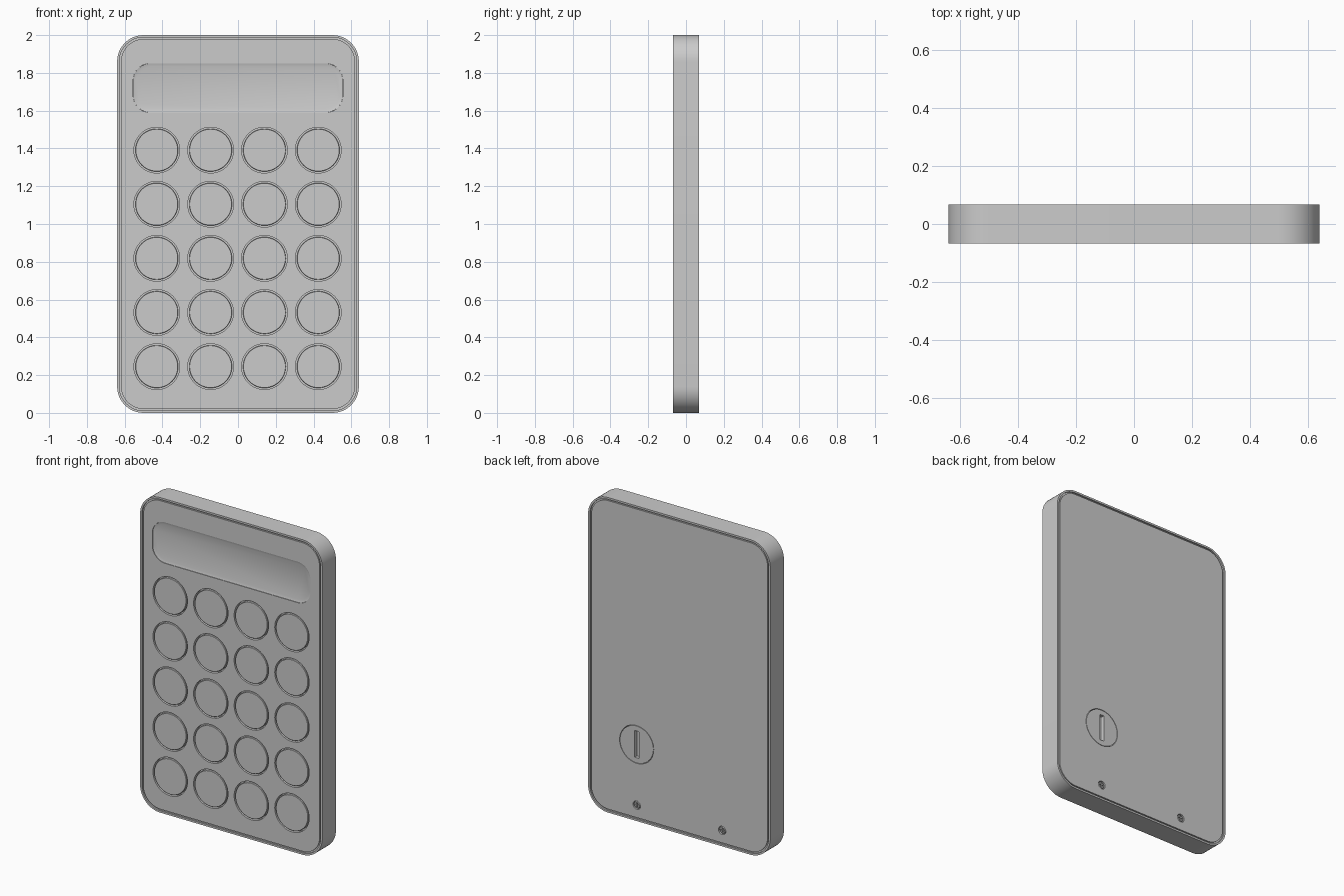
import bpy, bmesh
from math import cos, sin, pi

if "Cube" in bpy.data.objects:
    bpy.data.objects.remove(bpy.data.objects["Cube"])

W, H, R, D = 1.28, 2.0, 0.14, 0.068   # case width, height, corner radius, half depth


def ring(cx, cz, w, h, r, y, n=12):
    """Rounded rectangle outline in the xz plane at depth y."""
    pts = []
    for k, (sx, sz) in enumerate([(1, 1), (-1, 1), (-1, -1), (1, -1)]):
        for i in range(n + 1):
            a = (k + i / n) * pi / 2
            pts.append((cx + sx * (w / 2 - r) + r * cos(a), y, cz + sz * (h / 2 - r) + r * sin(a)))
    return pts


def disc(cx, cz, steps):
    """Turned part: stack of circles given as (radius, y)."""
    return [ring(cx, cz, 2 * r, 2 * r, r, y) for r, y in steps]


def loft(name, parts):
    """Object made of closed solids, each skinned through a stack of rings."""
    bm = bmesh.new()
    for rings in parts:
        rows = [[bm.verts.new(p) for p in rg] for rg in rings]
        n = len(rows[0])
        for a, b in zip(rows, rows[1:]):
            for i in range(n):
                bm.faces.new((a[i], a[(i + 1) % n], b[(i + 1) % n], b[i]))
        bm.faces.new(rows[0])
        bm.faces.new(rows[-1])
    bmesh.ops.remove_doubles(bm, verts=bm.verts, dist=1e-5)
    bmesh.ops.recalc_face_normals(bm, faces=bm.faces)
    me = bpy.data.meshes.new(name)
    bm.to_mesh(me)
    bm.free()
    ob = bpy.data.objects.new(name, me)
    bpy.context.collection.objects.link(ob)
    return ob


def activate(ob):
    bpy.ops.object.select_all(action='DESELECT')
    ob.select_set(True)
    bpy.context.view_layer.objects.active = ob


def cut(ob, parts):
    """Subtract lofted solids from an object."""
    cutter = loft("cutter", parts)
    cutter.hide_render = True
    m = ob.modifiers.new("cut", 'BOOLEAN')
    m.operation, m.solver, m.object = 'DIFFERENCE', 'EXACT', cutter
    activate(ob)
    bpy.ops.object.modifier_apply(modifier=m.name)
    bpy.data.objects.remove(cutter)


def smooth(ob):
    activate(ob)
    bpy.ops.object.shade_smooth_by_angle(angle=0.5)


# Case: outer rim, narrow groove and flat panels front and back
def outline(inset, y):
    return ring(0, H / 2, W - 2 * inset, H - 2 * inset, R - inset, y)


half = [(0.021, 0.066), (0.021, 0.058), (0.012, 0.058), (0.012, D), (0, D)]
section = [(i, -y) for i, y in half] + [(i, y) for i, y in reversed(half)]
case = loft("case", [[outline(i, y) for i, y in section]])

# Openings for keys, display, battery cover and screws
F = 0.066
keys = [(-0.43 + 0.285 * c, 0.245 + 0.2865 * r) for r in range(5) for c in range(4)]
screws = [(-0.3, 0.1), (0.3, 0.1)]
cover_pos = (0.3, 0.485)
holes = [disc(x, z, [(0.121, -0.1), (0.121, -0.04)]) for x, z in keys]
holes += [disc(x, z, [(0.026, 0.1), (0.026, 0.045)]) for x, z in screws]
holes.append(disc(*cover_pos, [(0.12, 0.1), (0.12, 0.03)]))
holes.append([ring(0, 1.72, 1.11, 0.26, 0.09, -0.1), ring(0, 1.72, 1.11, 0.26, 0.09, -0.05)])
cut(case, holes)
smooth(case)

# Display window with a sloped edge
display = loft("display_window", [[
    ring(0, 1.72, 1.109, 0.259, 0.09, -0.045),
    ring(0, 1.72, 1.109, 0.259, 0.09, -0.063),
    ring(0, 1.72, 1.075, 0.225, 0.073, -0.058)]])
smooth(display)

# Round keys
for i, (x, z) in enumerate(keys):
    smooth(loft(f"key_{i + 1}", [disc(x, z, [(0.113, -0.038), (0.113, -F + 0.002), (0.111, -F)])]))

# Battery cover with coin slot
cover = loft("battery_cover", [disc(*cover_pos, [(0.117, 0.028), (0.117, F)])])
cut(cover, [[ring(*cover_pos, 0.03, 0.17, 0.003, y) for y in (0.1, 0.042)]])
smooth(cover)

# Cross-head screws
for i, (x, z) in enumerate(screws):
    screw = loft(f"screw_{i + 1}", [disc(x, z, [(0.022, 0.043), (0.022, 0.06), (0.018, 0.064)])])
    for w, h in ((0.03, 0.006), (0.006, 0.03)):
        cut(screw, [[ring(x, z, w, h, 0.001, y, 2) for y in (0.1, 0.055)]])
    smooth(screw)
